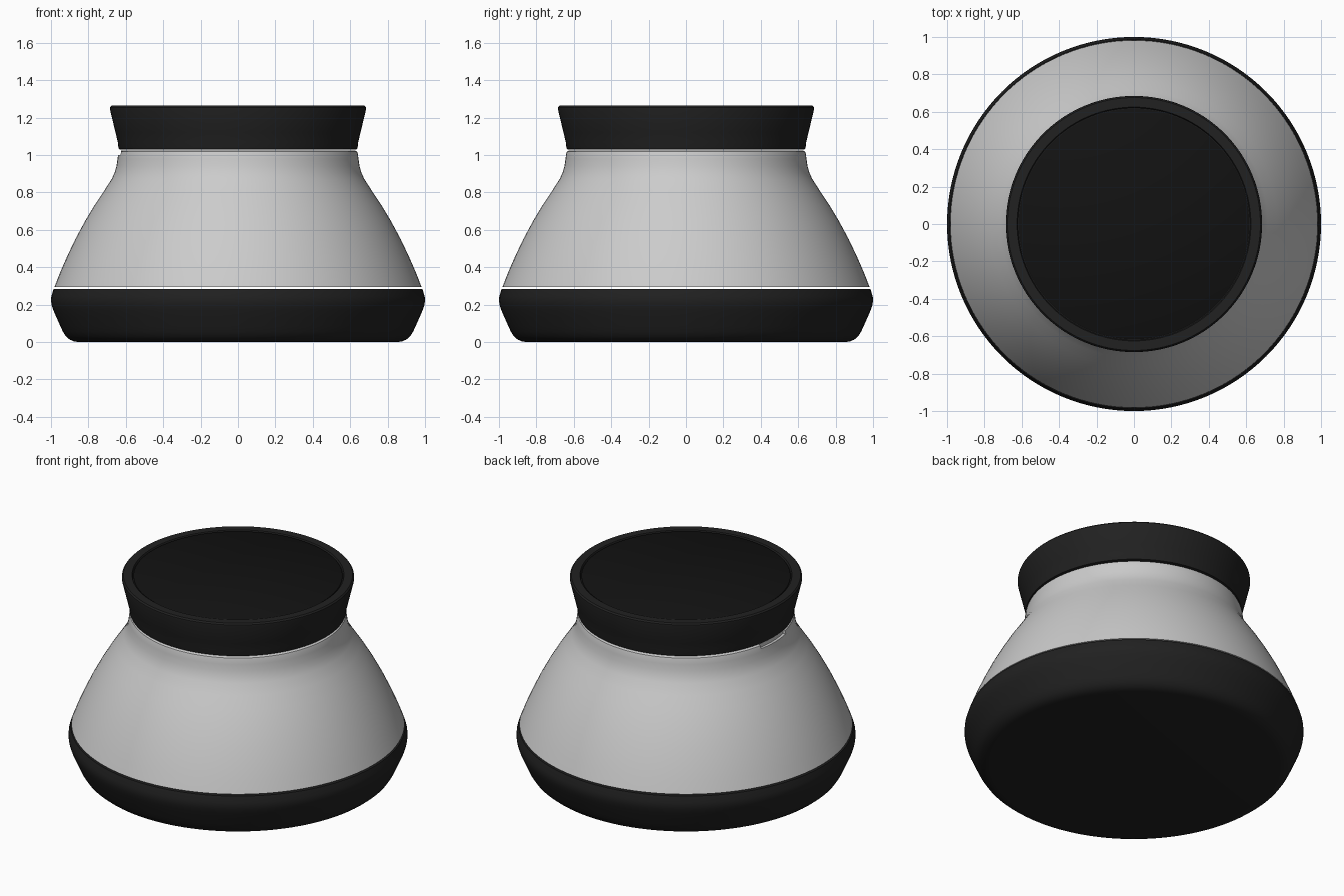
import bpy, bmesh, math
from mathutils import Matrix, Vector

if "Cube" in bpy.data.objects:
    bpy.data.objects.remove(bpy.data.objects["Cube"])

SEGMENTS = 128


def material(name, shade):
    mat = bpy.data.materials.new(name)
    mat.diffuse_color = (shade, shade, shade, 1)
    mat.use_nodes = True
    mat.node_tree.nodes["Principled BSDF"].inputs["Base Color"].default_value = mat.diffuse_color
    return mat


def add_object(name, bm, mat=None):
    bmesh.ops.recalc_face_normals(bm, faces=bm.faces[:])
    mesh = bpy.data.meshes.new(name)
    bm.to_mesh(mesh)
    bm.free()
    obj = bpy.data.objects.new(name, mesh)
    bpy.context.collection.objects.link(obj)
    if mat:
        mesh.materials.append(mat)
    return obj


def lathe(name, profile, mat=None):
    """Turn an (r, z) profile, both ends on the axis, around z."""
    bm = bmesh.new()
    verts = [bm.verts.new((r, 0, z)) for r, z in profile]
    edges = [bm.edges.new(pair) for pair in zip(verts, verts[1:])]
    bmesh.ops.spin(bm, geom=verts + edges, cent=(0, 0, 0), axis=(0, 0, 1),
                   angle=math.tau, steps=SEGMENTS, use_duplicate=False)
    bmesh.ops.remove_doubles(bm, verts=bm.verts[:], dist=1e-5)
    return add_object(name, bm, mat)


def smooth(obj, degrees=35):
    bpy.ops.object.select_all(action='DESELECT')
    obj.select_set(True)
    bpy.context.view_layer.objects.active = obj
    bpy.ops.object.shade_smooth_by_angle(angle=math.radians(degrees))


black = material("black_plastic", 0.015)
deep_black = material("deep_black_pad", 0.006)

# Dark weighted base with a rounded foot
base = lathe("base", [
    (0, 0), (0.85, 0), (0.876, 0.003), (0.9, 0.013), (0.92, 0.03),
    (0.936, 0.055), (0.95, 0.085), (0.97, 0.13), (0.988, 0.172),
    (0.997, 0.2), (1.0, 0.222), (0.998, 0.245), (0.986, 0.283), (0, 0.283)], black)

# Pale flared body, separated from base and lid by fine seams
body = lathe("body", [
    (0, 0.293), (0.982, 0.293), (0.952, 0.37), (0.915, 0.455),
    (0.87, 0.55), (0.82, 0.643), (0.765, 0.735), (0.715, 0.81),
    (0.675, 0.872), (0.66, 0.905), (0.65, 0.94), (0.644, 0.98),
    (0.641, 1.005), (0.637, 1.018), (0.628, 1.023), (0, 1.023)])

# Curved finger notch in the left side of the body rim
bm = bmesh.new()
bmesh.ops.create_grid(bm, x_segments=1, y_segments=12, size=0.5)
result = bmesh.ops.extrude_face_region(bm, geom=bm.faces[:])
bmesh.ops.translate(bm, vec=(0, 0, 1),
                    verts=[v for v in result["geom"] if isinstance(v, bmesh.types.BMVert)])
for v in bm.verts:
    radius = 0.675 + v.co.x * 0.1
    angle = math.pi + v.co.y * math.radians(23)
    v.co = Vector((radius * math.cos(angle), radius * math.sin(angle), 0.999 + v.co.z * 0.06))
cutter = add_object("notch_cutter", bm)
cutter.hide_render = True
cut = body.modifiers.new("notch", 'BOOLEAN')
cut.operation = 'DIFFERENCE'
cut.solver = 'EXACT'
cut.object = cutter
bpy.context.view_layer.objects.active = body
bpy.ops.object.modifier_apply(modifier="notch")
bpy.data.objects.remove(cutter)

# Lid that widens upward, with a shallow seat for the pad
lid = lathe("lid", [
    (0, 1.029), (0.628, 1.029), (0.637, 1.032), (0.64, 1.042),
    (0.643, 1.07), (0.655, 1.12), (0.685, 1.245), (0.684, 1.255),
    (0.676, 1.264), (0.625, 1.264), (0.62, 1.252), (0, 1.252)], black)

# Inset round pad on top
pad = lathe("top_pad", [
    (0, 1.25), (0.616, 1.25), (0.616, 1.258), (0.61, 1.262), (0, 1.262)], deep_black)

for part in (base, body, lid, pad):
    smooth(part)
